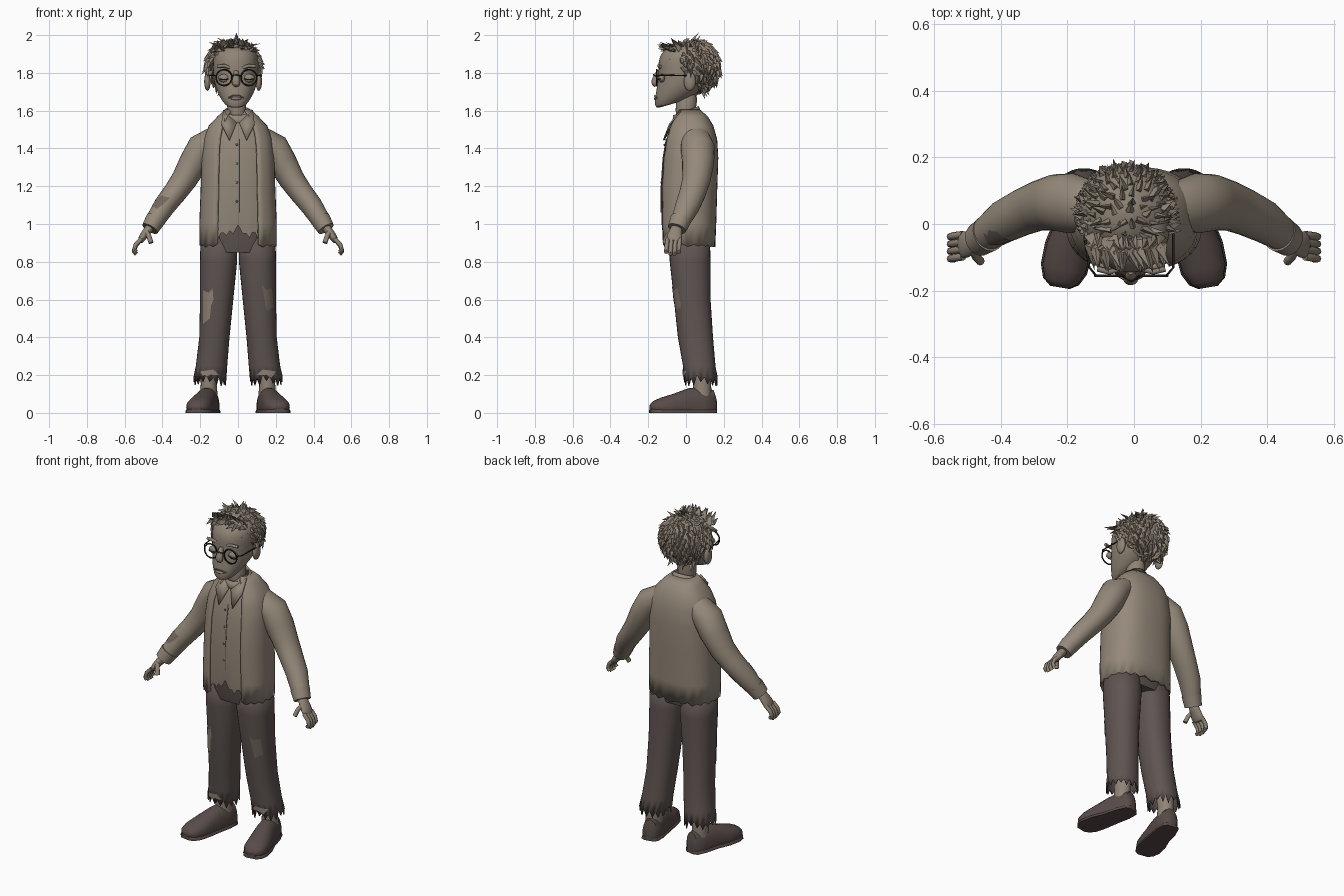
import bpy, bmesh, math, random
from mathutils import Vector, Matrix
from mathutils.bvhtree import BVHTree

random.seed(7)
if "Cube" in bpy.data.objects:
    bpy.data.objects.remove(bpy.data.objects["Cube"], do_unlink=True)


def material(name, *rgb):
    m = bpy.data.materials.new(name)
    m.use_nodes = True
    m.diffuse_color = (*rgb, 1)
    m.node_tree.nodes["Principled BSDF"].inputs["Base Color"].default_value = (*rgb, 1)
    return m


JACKET = material("jacket taupe", .30, .25, .195)
SHIRT = material("shirt taupe", .285, .24, .187)
SKIN = material("skin taupe", .28, .23, .18)
HAIR = material("hair taupe", .265, .22, .172)
PANTS = material("trouser brown", .115, .09, .083)
SHOE = material("shoe brown", .098, .072, .067)
WORN = material("worn cloth", .17, .138, .115)
DARK = material("dark rim", .02, .017, .015)


def finish(name, bm, mat, shell=0, sub=0, angle=.8):
    mesh = bpy.data.meshes.new(name)
    bm.to_mesh(mesh)
    bm.free()
    mesh.materials.append(mat)
    mesh.shade_smooth()
    mesh.set_sharp_from_angle(angle=angle)
    ob = bpy.data.objects.new(name, mesh)
    bpy.context.collection.objects.link(ob)
    if shell:
        mod = ob.modifiers.new("thickness", 'SOLIDIFY')
        mod.thickness, mod.offset = shell, -1
    if sub:
        mod = ob.modifiers.new("smooth", 'SUBSURF')
        mod.levels = mod.render_levels = sub
    return ob


def band(z, a, front, back, tilt=0, x=0):
    """Horizontal ring given by its half width and front and back limits."""
    return (x, (front + back) / 2, z, a, (back - front) / 2, tilt)


def loft(name, rings, mat, seg=20, ref=None, power=1, caps=True, skip=(), hem=None, floor=False, **kw):
    """Skin rings (x, y, z, half width, half depth, tilt); with ref they turn with the path."""
    bm = bmesh.new()
    pts = [Vector(r[:3]) for r in rings]
    rows = []
    for k, r in enumerate(rings):
        u, v = Vector((1, 0, 0)), Vector((0, 1, 0))
        if ref:
            t = (pts[min(k + 1, len(pts) - 1)] - pts[max(k - 1, 0)]).normalized()
            u = Vector(ref)
            u = (u - t * u.dot(t)).normalized()
            v = t.cross(u)
        elif len(r) > 5:
            v = Vector((0, 1, r[5]))
        row = []
        for i in range(seg):
            c, s = math.cos(math.tau * i / seg), math.sin(math.tau * i / seg)
            c, s = (math.copysign(abs(q) ** power, q) for q in (c, s))
            p = pts[k] + u * c * r[3] + v * s * r[4]
            if hem and k == 0:
                p.z += hem(i, p)
            if floor:
                p.z = max(p.z, 0)
            row.append(bm.verts.new(p))
        rows.append(row)
    for lo, hi in zip(rows, rows[1:]):
        for i in range(seg):
            if i not in skip:
                j = (i + 1) % seg
                bm.faces.new((lo[i], lo[j], hi[j], hi[i]))
    if caps:
        bm.faces.new(rows[0][::-1])
        bm.faces.new(rows[-1])
    return finish(name, bm, mat, **kw)


def tube(name, points, radius, mat, seg=8, ref=(0, 1, 0)):
    return loft(name, [(*p, radius, radius) for p in points], mat, seg, ref)


def ball(name, loc, scale, mat):
    bm = bmesh.new()
    bmesh.ops.create_uvsphere(bm, u_segments=20, v_segments=12, radius=1)
    bmesh.ops.transform(bm, matrix=Matrix.Translation(loc) @ Matrix.Diagonal((*scale, 1)), verts=bm.verts)
    return finish(name, bm, mat)


def patch(name, outline, target, mat):
    """Thin ragged patch laid on the front of a garment."""
    bm = bmesh.new()
    bm.faces.new([bm.verts.new((x, -1, z)) for x, z in outline])
    bmesh.ops.triangulate(bm, faces=bm.faces[:])
    bmesh.ops.subdivide_edges(bm, edges=bm.edges[:], cuts=3, use_grid_fill=True)
    tree = BVHTree.FromPolygons([v.co for v in target.data.vertices],
                                [p.vertices[:] for p in target.data.polygons])
    for v in bm.verts:
        hit = tree.ray_cast(v.co, Vector((0, 1, 0)))[0]
        if hit:
            v.co.y = hit.y - .004
    lost = [v for v in bm.verts if v.co.y < -.9]
    bmesh.ops.delete(bm, geom=lost, context='VERTS')
    bmesh.ops.recalc_face_normals(bm, faces=bm.faces[:])
    if bm.faces and sum(f.normal.y for f in bm.faces) > 0:
        bmesh.ops.reverse_faces(bm, faces=bm.faces[:])
    return finish(name, bm, mat)


def ragged(amount):
    return lambda i, p: amount * (random.uniform(.4, 1) if i % 2 else random.uniform(-.6, .1))


# Jacket, open at the front, over the shirt
body = [band(.885, .205, -.135, .155), band(1.0, .205, -.14, .16), band(1.2, .197, -.142, .166),
        band(1.35, .193, -.132, .171), band(1.45, .182, -.115, .165), band(1.52, .155, -.092, .145),
        band(1.57, .108, -.065, .115), band(1.605, .07, -.04, .075)]
loft("jacket", body, JACKET, 40, power=.8, caps=False, skip=range(27, 33), hem=ragged(.014), shell=.012)


def shirt_hem(i, p):
    return .11 if abs(p.x) < .01 and p.y < 0 else (.07 if i % 3 else .045) + random.uniform(-.01, .01)


loft("shirt", [(x, y, z, a - .011, b - .011) for x, y, z, a, b, t in body], SHIRT, 80,
     power=.8, caps=False, hem=shirt_hem)
tube("shirt_placket", [(.008, f, z) for z, f in ((1.06, -.131), (1.2, -.131), (1.35, -.121), (1.45, -.104))],
     .003, WORN, 6)
for k in range(4):
    ball("shirt_button", (-.006, -.131 + .008 * max(0, k - 1), 1.12 + .1 * k), (.006, .004, .006), WORN)

# Neck and collar
loft("neck", [(0, .0, 1.5, .05, .05), (-.005, -.005, 1.6, .048, .052), (-.015, .01, 1.71, .058, .065)], SKIN, sub=1)
loft("collar_band", [(0, .005, 1.55, .085, .08, .35), (-.003, .0, 1.6, .07, .068, .35)], SHIRT,
     24, caps=False, shell=.008)
for s, side in ((1, "left"), (-1, "right")):
    bm = bmesh.new()
    flap = [(.008, -.082, 1.535), (.045, -.122, 1.445), (.088, -.09, 1.53), (.078, -.03, 1.605)]
    vs = [bm.verts.new((s * x, y, z)) for x, y, z in flap]
    bm.faces.new(vs if s > 0 else vs[::-1])
    finish(side + "_collar_flap", bm, SHIRT, shell=.008)

# Trousers
loft("trouser_seat", [band(.85, .17, -.085, .12), band(.92, .192, -.1, .135), band(1.1, .18, -.115, .135)],
     PANTS, 32, power=.85)
legs, sleeves = {}, {}
for s, side in ((1, "left"), (-1, "right")):
    legs[side] = loft(side + "_trouser_leg", [
        (s * .15, .078, .165, .086, .089), (s * .14, .07, .25, .083, .086), (s * .125, .05, .4, .08, .093),
        (s * .113, .033, .6, .088, .097), (s * .103, .022, .8, .098, .108), (s * .1, .018, .95, .098, .108)],
        PANTS, 32, power=.9, caps=False, hem=ragged(.04), shell=.006)
    loft(side + "_ankle", [(s * .155, .085, .06, .05, .052), (s * .155, .085, .15, .042, .048),
                           (s * .15, .08, .3, .05, .055)], SKIN)
    # Shoes, turned outward
    steps = [(.138, .16, .022, .045), (.141, .145, .044, .09), (.155, .085, .056, .108), (.172, .01, .058, .1),
             (.195, -.07, .068, .07), (.21, -.135, .066, .05), (.219, -.172, .05, .032), (.222, -.19, .025, .014)]
    loft(side + "_shoe", [(s * x, y, .03, w, h) for x, y, w, h in steps], SHOE, 24, (1, 0, 0), .9, floor=True)
    loft(side + "_sole", [(s * x, y, .0, w + .005, .022) for x, y, w, h in steps], SHOE, 24, (1, 0, 0), .5, floor=True)
    # Sleeves and cuffs
    arm = [(.12, .05, 1.46, .075, .06), (.19, .062, 1.405, .09, .08), (.235, .064, 1.325, .085, .077),
           (.285, .055, 1.235, .075, .068), (.335, .035, 1.165, .07, .062), (.39, .008, 1.095, .065, .058),
           (.435, -.025, 1.025, .053, .051), (.452, -.038, .998, .05, .048)]
    sleeves[side] = loft(side + "_sleeve", [(s * x, y, z, a, b) for x, y, z, a, b in arm], JACKET, 24, (0, 1, 0))
    loft(side + "_cuff", [(s * .436, -.028, 1.025, .056, .053), (s * .466, -.048, .975, .05, .046)], JACKET,
         24, (0, 1, 0))
    # Hands
    loft(side + "_palm", [(s * .455, -.045, .995, .03, .026), (s * .483, -.055, .96, .034, .023),
                          (s * .505, -.062, .93, .043, .021), (s * .522, -.066, .9, .04, .015)],
         SKIN, 16, (0, 1, 0), sub=1)
    for k in range(4):
        y, drop = -.032 - .022 * k, .01 * (k in (1, 2))
        tube(f"{side}_finger", [(s * .512, y, .92), (s * .542, y - .004, .89 - drop / 2),
                                (s * .55, y - .006, .863 - drop), (s * .538, y - .006, .85 - drop)], .0115, SKIN)
    tube(side + "_thumb", [(s * .485, -.075, .96), (s * .472, -.1, .935), (s * .46, -.112, .9)], .013, SKIN)

# Worn patches
patch("right_knee_tear", [(-.185, .65), (-.155, .635), (-.135, .66), (-.13, .6), (-.142, .57), (-.15, .5), (-.185, .47),
                          (-.168, .56)], legs["right"], SKIN)
patch("left_knee_patch", [(.125, .68), (.15, .65), (.18, .66), (.188, .56), (.152, .54), (.14, .6)], legs["left"], WORN)
for s, side in ((1, "left"), (-1, "right")):
    patch(side + "_hem_tear", [(s * .1, .2), (s * .13, .23), (s * .2, .22), (s * .18, .185), (s * .15, .2)],
          legs[side], SKIN)
patch("right_elbow_tear", [(-.46, 1.1), (-.41, 1.15), (-.36, 1.14), (-.4, 1.1), (-.43, 1.08)], sleeves["right"], WORN)

# Head and face
HX = -.02
loft("head", [band(*r, x=HX + .008) for r in (
    (1.632, .035, -.14, -.03, .3), (1.64, .062, -.162, .02, .3), (1.675, .085, -.168, .07, .22),
    (1.72, .108, -.158, .11, .08), (1.77, .118, -.146, .14, 0), (1.83, .122, -.148, .15, 0),
    (1.88, .122, -.145, .155, 0), (1.92, .108, -.12, .14, 0), (1.95, .065, -.07, .09, 0))],
    SKIN, 24, power=.92, sub=1)
loft("nose", [(-.01, -.14, 1.815, .012, .012), (-.01, -.152, 1.79, .015, .015), (-.01, -.165, 1.76, .022, .02),
              (-.01, -.168, 1.742, .024, .018), (-.01, -.155, 1.728, .014, .01)], SKIN, 14, (1, 0, 0), sub=1)
tube("mouth", [(-.052, -.152, 1.667), (-.03, -.165, 1.678), (.01, -.165, 1.678), (.032, -.152, 1.667)], .004, WORN,
     ref=(0, 0, 1))
ball("lower_lip", (-.01, -.16, 1.664), (.03, .01, .008), SKIN)
for s, side in ((1, "left"), (-1, "right")):
    x = -.008 + s * .066
    ball(side + "_eye", (x, -.128, 1.772), (.03, .017, .022), SKIN)
    tube(side + "_eyelid", [(x - .026, -.138, 1.768), (x, -.147, 1.764), (x + .026, -.138, 1.768)], .003, DARK,
         ref=(0, 0, 1))
    tube(side + "_brow", [(x - .035, -.134, 1.83 - s * .004), (x, -.143, 1.838), (x + .035, -.134, 1.83 + s * .004)],
         .009, HAIR, ref=(0, 0, 1))
    ball(side + "_ear", (HX - .006 + s * .136, .02, 1.755), (.017, .032, .05), SKIN)
    # Round glasses
    bpy.ops.mesh.primitive_torus_add(location=(x, -.155, 1.775), rotation=(math.pi / 2, 0, 0), major_radius=.042,
                                     minor_radius=.004, major_segments=28, minor_segments=8)
    rim = bpy.context.object
    rim.name = side + "_glasses_rim"
    rim.data.materials.append(DARK)
    rim.data.shade_smooth()
    tube(side + "_glasses_arm", [(x + s * .04, -.154, 1.785), (x + s * .06, -.13, 1.788),
                                 (HX + s * .138, .025, 1.785)], .0035, DARK, ref=(0, 0, 1))
tube("glasses_bridge", [(-.034, -.156, 1.783), (-.008, -.172, 1.79), (.018, -.156, 1.783)], .004, DARK, ref=(0, 0, 1))

# Hair cap with a cut hairline
CENTER, SIZE = Vector((-.024, .034, 1.833)), Vector((.143, .142, .139))


def has_hair(p):
    if p.z > 1.895:
        return True
    if p.z > 1.81:
        return p.y > -.035
    return p.y > .05 and p.z > 1.69


bm = bmesh.new()
bmesh.ops.create_icosphere(bm, subdivisions=4, radius=1)
for v in bm.verts:
    v.co = CENTER + v.co * SIZE * random.uniform(.985, 1.015)
bmesh.ops.delete(bm, geom=[f for f in bm.faces if not has_hair(f.calc_center_median())], context='FACES')
finish("hair_cap", bm, HAIR)

# Scruffy locks
bm = bmesh.new()


def lock(base, normal, flow, length, width):
    flow = flow.normalized()
    side = flow.cross(normal).normalized() * width
    low = base - normal * .01
    ring = [bm.verts.new(q) for q in (low + side, base + normal * .012, low - side)]
    tip = bm.verts.new(base + flow * length)
    for i in range(3):
        bm.faces.new((ring[i], ring[(i + 1) % 3], tip))
    bm.faces.new(ring[::-1])


for k in range(330):
    z = 1 - 2 * (k + .5) / 330
    ang = k * 2.39996
    n = Vector((math.cos(ang) * math.sqrt(1 - z * z), math.sin(ang) * math.sqrt(1 - z * z), z))
    p = CENTER + n * SIZE
    if has_hair(p):
        wild = Vector([random.uniform(-.4, .4) for _ in range(3)])
        down = Vector((n.x * .3, .25, -1))
        down -= n * down.dot(n)
        lock(p, n, down + n * random.uniform(.1, .35) + wild, random.uniform(.035, .06), random.uniform(.01, .018))
# Swept quiff and fringe
for k in range(16):
    x = -.13 + .014 * k
    arch = 1 - ((x + .025) / .13) ** 2
    base = Vector((x, -.055 - .025 * arch, 1.905 + .035 * arch))
    up = Vector((0, -.5, .85))
    lock(base, up, Vector((random.uniform(-.2, .7), -1, random.uniform(-.3, .5))), .075, .02)
    lock(base + Vector((0, .03, .01)), up, Vector((random.uniform(-.4, .4), -.6, .7)), .05, .022)
bmesh.ops.recalc_face_normals(bm, faces=bm.faces[:])
finish("hair_locks", bm, HAIR, angle=.5)
